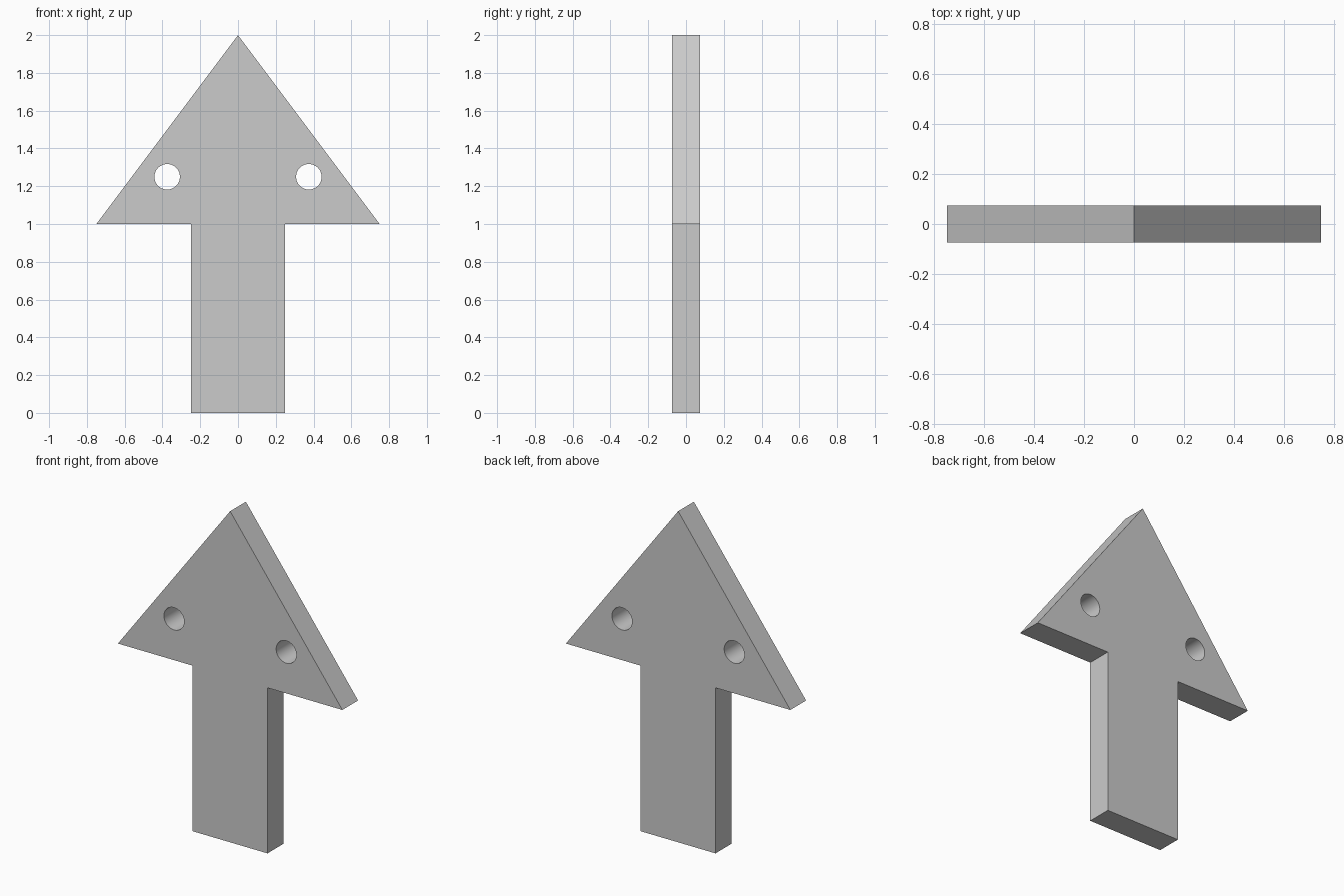
import bpy, bmesh
from math import cos, sin, pi, radians

if "Cube" in bpy.data.objects:
    bpy.data.objects.remove(bpy.data.objects["Cube"])

HALF_THICKNESS = 0.075
HOLE_RADIUS = 0.0675
HOLE_SIDES = 64


def add_loop(curve, points):
    """Add a closed straight-edged loop to a flat curve."""
    spline = curve.splines.new('POLY')
    spline.points.add(len(points) - 1)
    for p, (x, z) in zip(spline.points, points):
        p.co = (x, z, 0, 1)
    spline.use_cyclic_u = True


def circle(cx, cz, r, n):
    return [(cx + r * cos(2 * pi * i / n), cz + r * sin(2 * pi * i / n)) for i in range(n)]


# Flat profile, filled and given thickness
curve = bpy.data.curves.new("arrow_plate", 'CURVE')
curve.dimensions = '2D'
curve.fill_mode = 'BOTH'
curve.extrude = HALF_THICKNESS

# Arrow outline: right half mirrored to the left
half = [(0.25, 0), (0.25, 1), (0.75, 1)]
add_loop(curve, half + [(0, 2)] + [(-x, z) for x, z in reversed(half)])

# Two through holes in the head
for side in (-1, 1):
    add_loop(curve, circle(side * 0.375, 1.25, HOLE_RADIUS, HOLE_SIDES))

# Stand the plate upright and turn it into a mesh
arrow = bpy.data.objects.new("arrow_plate", curve)
bpy.context.collection.objects.link(arrow)
arrow.rotation_euler.x = radians(90)
bpy.context.view_layer.objects.active = arrow
arrow.select_set(True)
bpy.ops.object.convert(target='MESH')
arrow = bpy.context.object
bpy.ops.object.transform_apply(location=False, rotation=True, scale=False)

# Weld the caps to the sides
bm = bmesh.new()
bm.from_mesh(arrow.data)
bmesh.ops.remove_doubles(bm, verts=bm.verts, dist=0.0001)
bmesh.ops.recalc_face_normals(bm, faces=bm.faces)
bmesh.ops.dissolve_limit(bm, angle_limit=radians(1), verts=bm.verts, edges=bm.edges)
bm.to_mesh(arrow.data)
bm.free()

# Round hole walls, sharp plate edges
bpy.ops.object.shade_smooth_by_angle(angle=radians(30))
